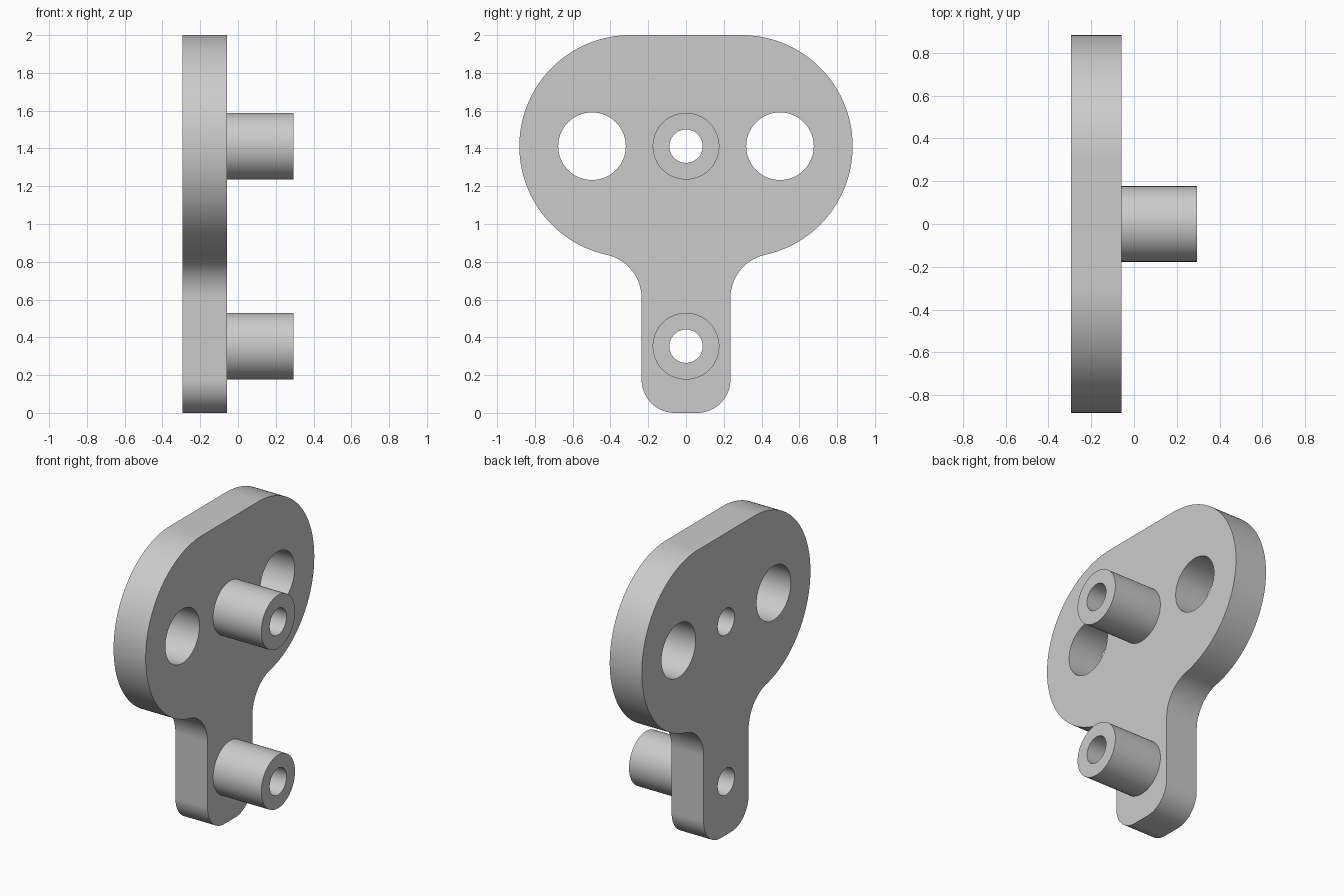
import bpy, bmesh
from math import sin, cos, pi, sqrt, atan2

cube = bpy.data.objects.get("Cube")
if cube:
    bpy.data.objects.remove(cube)

U = 2 / 17                        # one design unit; the bracket is 17 units tall
BACK, FACE, TIP = -2.5, -0.5, 2.5  # depth of plate back, plate front, boss tips
HEAD_Z, FOOT_Z = 12, 3            # heights of the two bosses
BORE, BOSS, HOLE = 0.75, 1.5, 1.52

grey = bpy.data.materials.new("light grey")
grey.use_nodes = True
colour = (0.6, 0.6, 0.6, 1)
grey.diffuse_color = colour
grey.node_tree.nodes["Principled BSDF"].inputs["Base Color"].default_value = colour


def arc(y, z, r, start, end, n):
    """Points on an arc in the side plane, both ends included."""
    return [(y + r * cos(start + (end - start) * i / n),
             z + r * sin(start + (end - start) * i / n)) for i in range(n + 1)]


def circle(y, z, r, n=96):
    return arc(y, z, r, 0, 2 * pi, n)[:-1]


def solid(name, loops, x0, x1):
    """Closed prism between x0 and x1; the first loop is the rim, the rest are holes."""
    bm = bmesh.new()
    rims = []
    for x in (x0, x1):
        rings, edges = [], []
        for loop in loops:
            vs = [bm.verts.new((x * U, y * U, z * U)) for y, z in loop]
            edges += [bm.edges.new((a, b)) for a, b in zip(vs, vs[1:] + vs[:1])]
            rings.append(vs)
        bmesh.ops.triangle_fill(bm, edges=edges, use_beauty=True, normal=(1, 0, 0))
        rims.append(rings)
    for a, b in zip(*rims):
        for i in range(len(a)):
            bm.faces.new((a[i - 1], a[i], b[i], b[i - 1]))
    bmesh.ops.recalc_face_normals(bm, faces=bm.faces)
    mesh = bpy.data.meshes.new(name)
    bm.to_mesh(mesh)
    bm.free()
    mesh.materials.append(grey)
    obj = bpy.data.objects.new(name, mesh)
    bpy.context.collection.objects.link(obj)
    bpy.ops.object.select_all(action='DESELECT')
    obj.select_set(True)
    bpy.context.view_layer.objects.active = obj
    bpy.ops.object.shade_smooth_by_angle(angle=pi / 6)


# Half outline: rounded foot, straight stem, neck fillet, large round lobe
lobe_y, lobe_r, stem, fillet, foot = 2.5, 5, 2, 2, 1.5
neck_y = stem + fillet
neck_z = HEAD_Z - sqrt((lobe_r + fillet) ** 2 - (neck_y - lobe_y) ** 2)
tangent = atan2(neck_z - HEAD_Z, neck_y - lobe_y)
half = (arc(stem - foot, foot, foot, -pi / 2, 0, 24)
        + arc(neck_y, neck_z, fillet, pi, pi + tangent, 24)
        + arc(lobe_y, HEAD_Z, lobe_r, tangent, pi / 2, 72)[1:])
outline = half + [(-y, z) for y, z in reversed(half)]

holes = [circle(side * 4.23, HEAD_Z, HOLE) for side in (-1, 1)]
bores = [circle(0, z, BORE) for z in (HEAD_Z, FOOT_Z)]
solid("plate", [outline] + holes + bores, BACK, FACE)

# Hollow bosses standing on the plate
for name, z in (("upper_boss", HEAD_Z), ("lower_boss", FOOT_Z)):
    solid(name, [circle(0, z, BOSS), circle(0, z, BORE)], FACE, TIP)
